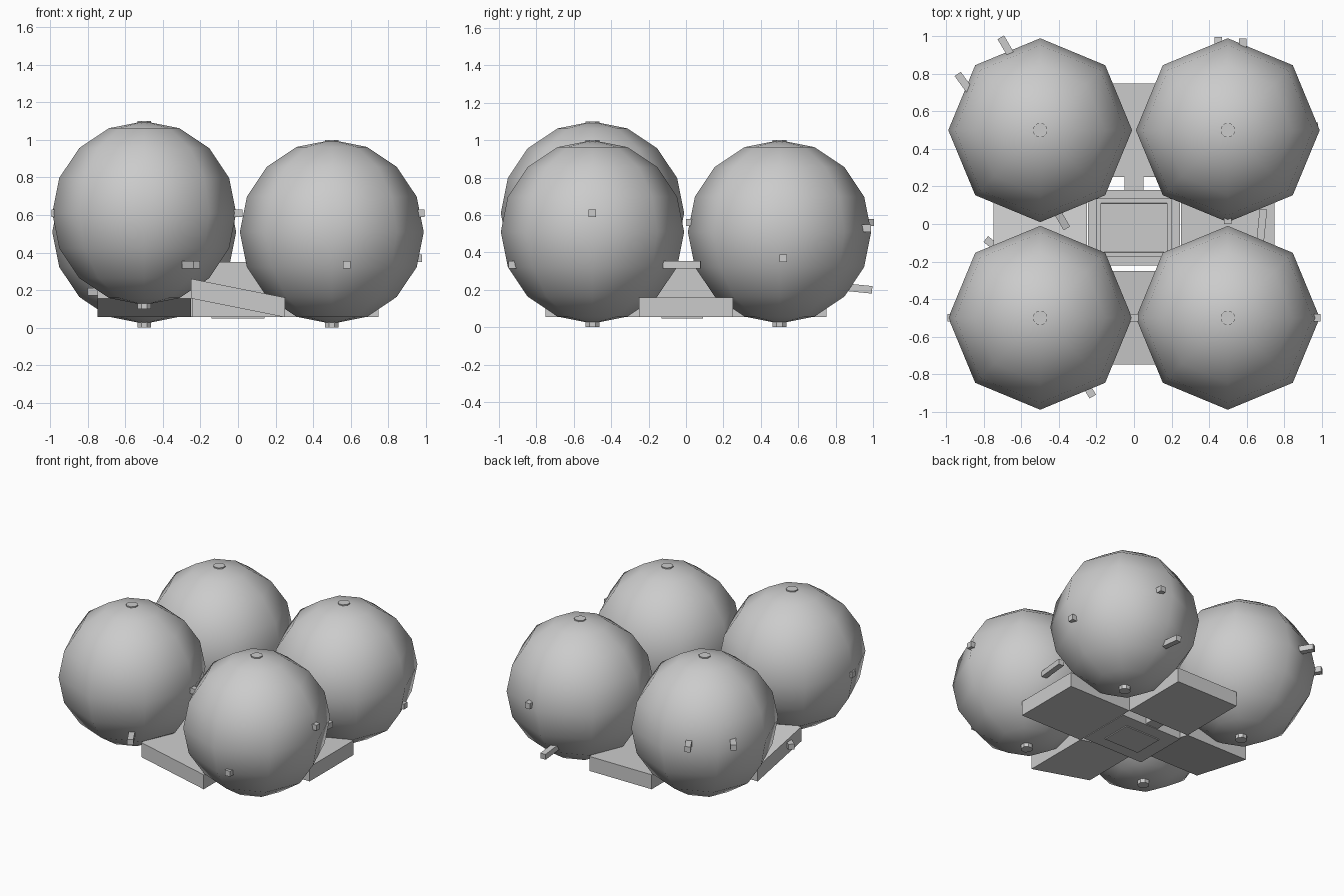
import bpy, bmesh
from math import pi
from mathutils import Vector, Matrix

if "Cube" in bpy.data.objects:
    bpy.data.objects.remove(bpy.data.objects["Cube"])


def finish(name, bm, smooth=None):
    bmesh.ops.recalc_face_normals(bm, faces=bm.faces)
    mesh = bpy.data.meshes.new(name)
    bm.to_mesh(mesh)
    bm.free()
    ob = bpy.data.objects.new(name, mesh)
    bpy.context.collection.objects.link(ob)
    if smooth:
        bpy.ops.object.select_all(action='DESELECT')
        ob.select_set(True)
        bpy.context.view_layer.objects.active = ob
        bpy.ops.object.shade_smooth_by_angle(angle=smooth)
    return ob


def box_bm(lo, hi):
    lo, hi = Vector(lo), Vector(hi)
    bm = bmesh.new()
    size = hi - lo
    bmesh.ops.create_cube(bm, size=1, matrix=Matrix.Translation((lo + hi) / 2)
                          @ Matrix.Diagonal((*size, 1)))
    return bm


def arm(name, lo, hi, axis=None):
    # A tilted arm rises by 0.1 toward the raised ball
    bm = box_bm(lo, hi)
    if axis is not None:
        for v in bm.verts:
            v.co.z += 0.05 - 0.2 * v.co[axis]
    return finish(name, bm)


def peg(name, pos, direction, length=0.1):
    # Small square peg, pos is its outer end
    d = Vector(direction).normalized()
    side = d.cross(Vector((0, 0, 1))).normalized()
    up = side.cross(d)
    rot = Matrix((side, up, d)).transposed().to_4x4()
    bm = bmesh.new()
    bmesh.ops.create_cube(bm, size=1, matrix=Matrix.Translation(Vector(pos) - d * length / 2)
                          @ rot @ Matrix.Diagonal((0.04, 0.04, length, 1)))
    return finish(name, bm)


# Four eight-sided balls, one lifted, with small caps at the poles
balls = {"front_left": (-0.5, -0.5, 0.61), "front_right": (0.5, -0.5, 0.51),
         "back_left": (-0.5, 0.5, 0.51), "back_right": (0.5, 0.5, 0.51)}
for key, c in balls.items():
    bm = bmesh.new()
    bmesh.ops.create_uvsphere(bm, u_segments=8, v_segments=16 // 2, radius=0.49,
                              matrix=Matrix.Translation(c))
    finish(key + "_ball", bm, pi / 3)
    for label, z in (("top", 0.475), ("bottom", -0.485)):
        bm = bmesh.new()
        bmesh.ops.create_cone(bm, cap_ends=True, segments=8, radius1=0.04, radius2=0.04,
                              depth=0.04 if label == "bottom" else 0.03,
                              matrix=Matrix.Translation((c[0], c[1], c[2] + z - (0.005 if z < 0 else 0)))
                              @ Matrix.Rotation(pi / 8, 4, 'Z'))
        finish(f"{key}_{label}_cap", bm)

# Cross-shaped base; two arms climb to the lifted ball
arm("right_arm", (0.25, -0.25, 0.055), (0.75, 0.25, 0.16))
arm("back_arm", (-0.25, 0.25, 0.055), (0.25, 0.75, 0.16))
arm("left_arm", (-0.75, -0.25, 0.055), (-0.25, 0.25, 0.16), 1)
arm("front_arm", (-0.25, -0.75, 0.055), (0.25, -0.25, 0.16), 0)

# Centre housing with inset panels above and below
bm = box_bm((-0.245, -0.22, 0.055), (0.245, 0.18, 0.35))
bm.normal_update()
top = next(f for f in bm.faces if f.normal.z > 0.9)
for thickness, depth in ((0.065, 0), (0.0001, -0.02), (0.033, 0), (0.0001, -0.01)):
    bmesh.ops.inset_region(bm, faces=[top], thickness=thickness, depth=depth)
finish("centre_housing", bm)
finish("bottom_panel", box_bm((-0.14, -0.13, 0.048), (0.14, 0.09, 0.06)))
finish("rear_connector", box_bm((-0.05, 0.17, 0.06), (0.05, 0.26, 0.16)))

# Pegs sticking out of the balls
pegs = [
    ((0.995, -0.5, 0.61), (1, 0, 0), 0.1),
    ((0.025, -0.5, 0.61), (1, 0, 0), 0.1),
    ((-0.995, -0.5, 0.61), (-1, 0, 0), 0.1),
    ((0.58, -0.95, 0.335), (0, -1, 0), 0.12),
    ((-0.22, -0.92, 0.335), (0.25, -0.43, 0), 0.12),
    ((0.98, 0.52, 0.37), (1, 0, 0), 0.12),
    ((0.58, 0.99, 0.53), (0, 1, 0), 0.12),
    ((0.45, 0.995, 0.2), (0, 1, -0.1), 0.25),
    ((-0.71, 0.995, 0.56), (-0.25, 0.43, 0), 0.14),
    ((-0.94, 0.80, 0.56), (-0.4, 0.55, 0), 0.14),
    ((-0.79, -0.08, 0.19), (-0.25, 0.2, 0), 0.2),
    ((-0.36, -0.02, 0.29), (0.25, -0.43, -0.1), 0.14),
    ((0.67, -0.12, 0.335), (-0.1, -1, 0), 0.2),
    ((0.5, 0.0, 0.56), (0, -1, 0), 0.08),
]
for i, (pos, d, length) in enumerate(pegs):
    peg(f"peg_{i + 1}", pos, d, length)
